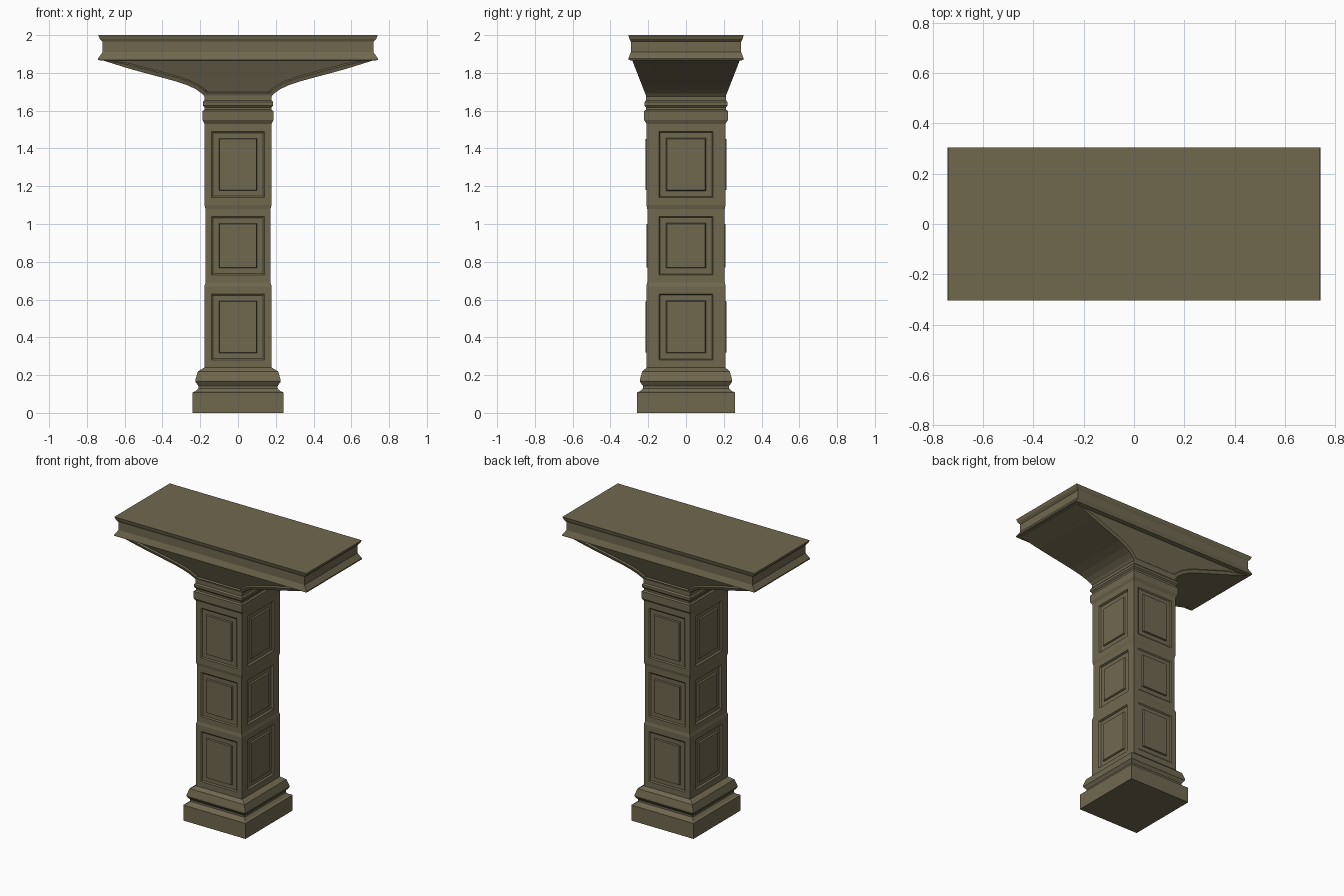
import bpy, bmesh
from mathutils import Vector

if "Cube" in bpy.data.objects:
    bpy.data.objects.remove(bpy.data.objects["Cube"])

stone = bpy.data.materials.new("olive stone")
stone.diffuse_color = (0.162, 0.138, 0.078, 1)
stone.use_nodes = True
stone.node_tree.nodes["Principled BSDF"].inputs["Base Color"].default_value = stone.diffuse_color


def finish(bm, name):
    bmesh.ops.recalc_face_normals(bm, faces=bm.faces[:])
    me = bpy.data.meshes.new(name)
    bm.to_mesh(me)
    bm.free()
    ob = bpy.data.objects.new(name, me)
    me.materials.append(stone)
    bpy.context.collection.objects.link(ob)
    return ob


def loft(rings):
    """Stack of rectangles given as (half x, half y, z)."""
    bm = bmesh.new()
    loops = [[bm.verts.new((sx * hx, sy * hy, z))
              for sx, sy in ((-1, -1), (1, -1), (1, 1), (-1, 1))]
             for hx, hy, z in rings]
    for a, b in zip(loops, loops[1:]):
        for i in range(4):
            j = (i + 1) % 4
            bm.faces.new((a[i], a[j], b[j], b[i]))
    bm.faces.new(loops[0][::-1])
    bm.faces.new(loops[-1])
    bmesh.ops.recalc_face_normals(bm, faces=bm.faces[:])
    return bm


def panel(bm, face, steps, z0, z1):
    """Nested rectangles on a wall: (half width, z margin, depth)."""
    n = face.normal.copy()
    c = face.calc_center_median()
    u = Vector((-n.y, n.x, 0))
    for w, m, d in steps:
        bmesh.ops.inset_individual(bm, faces=[face], thickness=0.001)
        for v in face.verts:
            s = 1 if (v.co - c).dot(u) > 0 else -1
            z = z1 - m if v.co.z > c.z else z0 + m
            p = c + u * (s * w) + n * d
            v.co = (p.x, p.y, z)


# moulded base
finish(loft([(.24, .26, 0), (.24, .26, .108), (.225, .243, .115), (.21, .228, .13),
             (.21, .228, .143), (.226, .244, .165), (.226, .244, .175),
             (.212, .232, .22), (.178, .208, .24)]), "base")

# shaft in three panelled stages
bm = loft([(.178, .21, .24), (.178, .21, .67), (.172, .205, .69),
           (.172, .205, 1.08), (.177, .209, 1.10), (.177, .209, 1.53)])
stages = ((.455, .28, .63), (.885, .73, 1.04), (1.315, 1.14, 1.49))
for f in list(bm.faces):
    c = f.calc_center_median()
    for zc, z0, z1 in stages:
        if abs(c.z - zc) < .02 and abs(f.normal.z) < .1:
            if abs(f.normal.y) > .5:      # front and back: raised tablet
                steps = ((.14, 0, 0), (.132, .008, -.006), (.1, .037, -.006), (.097, .04, .005))
            else:                         # sides: sunk frame round a tablet
                steps = ((.143, 0, 0), (.137, .006, -.012), (.106, .036, -.012), (.101, .04, -.002))
            panel(bm, f, steps, z0, z1)
finish(bm, "shaft")

# collar mouldings
finish(loft([(.177, .209, 1.53), (.187, .222, 1.55), (.187, .222, 1.598),
             (.177, .212, 1.605), (.177, .212, 1.618), (.186, .22, 1.628),
             (.186, .22, 1.645), (.178, .212, 1.655), (.178, .212, 1.68)]), "collar")

# flared bracket with sunk panel front and back
curve = [(.178, 1.675), (.19, 1.69), (.222, 1.713), (.268, 1.735), (.325, 1.754),
         (.39, 1.772), (.48, 1.796), (.575, 1.822), (.725, 1.869)]
bm = bmesh.new()
outline = curve + [(-x, z) for x, z in reversed(curve)]
sides = []
for s in (-1, 1):
    sides.append([bm.verts.new((x, s * (.21 + (z - 1.675) * .39), z)) for x, z in outline])
big = [bm.faces.new(vs) for vs in sides]
n = len(outline)
for i in range(n):
    j = (i + 1) % n
    bm.faces.new((sides[0][i], sides[0][j], sides[1][j], sides[1][i]))
bmesh.ops.recalc_face_normals(bm, faces=bm.faces[:])
for t, d in ((.022, 0), (.004, -.01)):
    bmesh.ops.inset_individual(bm, faces=big, thickness=t, depth=d)
finish(bm, "bracket")

# moulded top slab
finish(loft([(.72, .285, 1.865), (.742, .305, 1.868), (.742, .305, 1.875),
             (.717, .292, 1.91), (.717, .292, 1.965), (.732, .3, 1.98), (.74, .305, 2.0)]), "top_slab")
